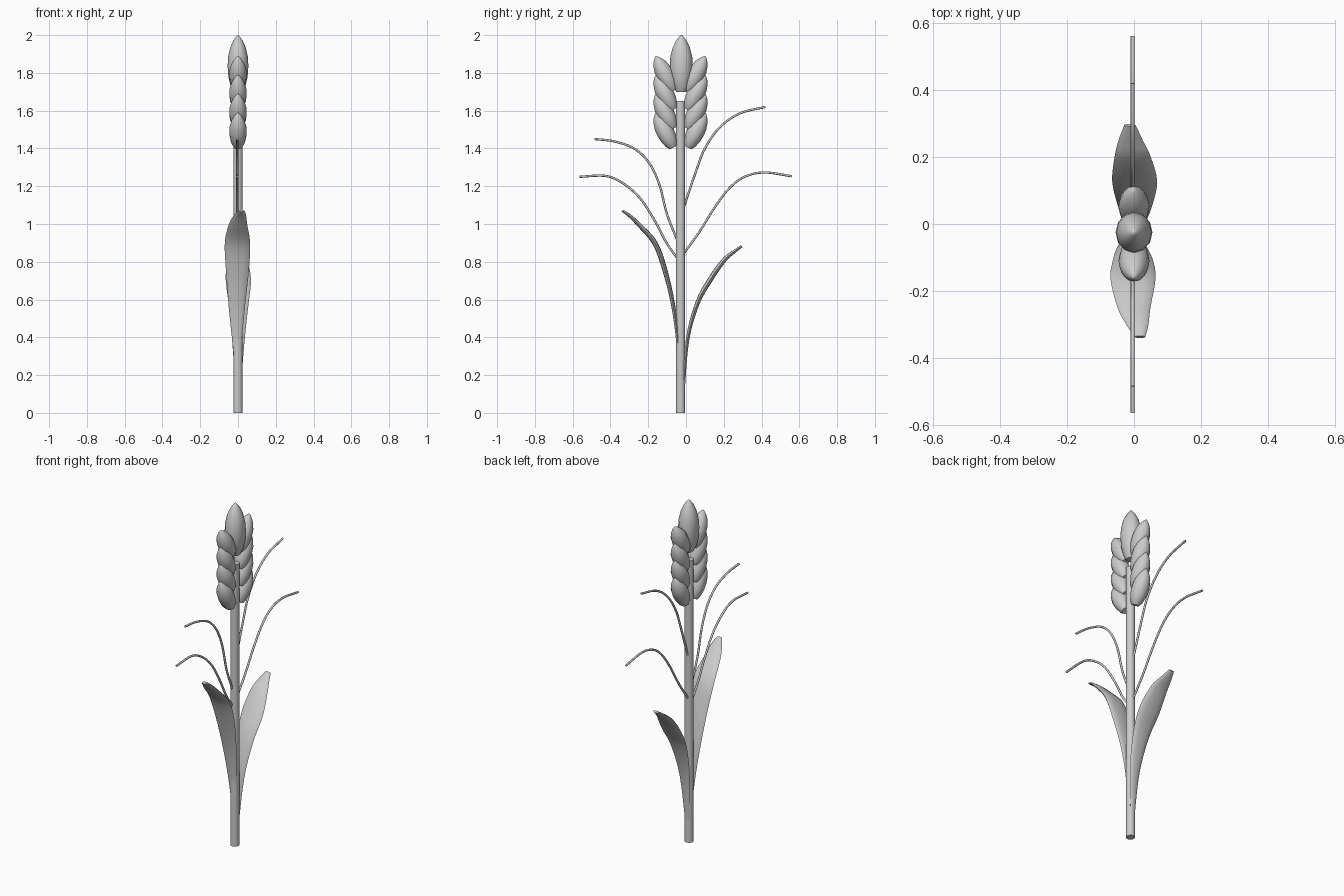
import bpy, bmesh, math
from mathutils import Vector

if "Cube" in bpy.data.objects:
    bpy.data.objects.remove(bpy.data.objects["Cube"])

mat = bpy.data.materials.new("pale_grey")
mat.diffuse_color = (0.60, 0.60, 0.60, 1)
mat.use_nodes = True
mat.node_tree.nodes["Principled BSDF"].inputs["Base Color"].default_value = mat.diffuse_color


def smooth_path(pts, steps):
    """Catmull-Rom interpolation of equal-length tuples."""
    vs = [Vector(p) for p in pts]
    vs = [2 * vs[0] - vs[1]] + vs + [2 * vs[-1] - vs[-2]]
    out = []
    for i in range(1, len(vs) - 2):
        a, b, c, d = vs[i - 1:i + 3]
        for s in range(steps):
            t = s / steps
            out.append(0.5 * (2 * b + (c - a) * t + (2 * a - 5 * b + 4 * c - d) * t * t
                              + (3 * b - a - 3 * c + d) * t ** 3))
    return out + [vs[-2]]


def sweep(name, path, widths, depths, sides):
    """Sweep an ellipse (width along x, depth across the path) along a path."""
    bm = bmesh.new()
    rings = []
    last = len(path) - 1
    for i, p in enumerate(path):
        tan = path[min(i + 1, last)] - path[max(i - 1, 0)]
        across = Vector((0, -tan.z, tan.y)).normalized()
        ring = []
        for k in range(sides):
            a = math.tau * k / sides
            ring.append(bm.verts.new(p + Vector((widths[i] * math.cos(a), 0, 0))
                                     + across * depths[i] * math.sin(a)))
        rings.append(ring)
    for lo, hi in zip(rings, rings[1:]):
        for k in range(sides):
            n = (k + 1) % sides
            bm.faces.new((lo[k], lo[n], hi[n], hi[k]))
    bm.faces.new(rings[0])
    bm.faces.new(rings[-1])
    bmesh.ops.recalc_face_normals(bm, faces=bm.faces[:])
    me = bpy.data.meshes.new(name)
    bm.to_mesh(me)
    bm.free()
    me.materials.append(mat)
    ob = bpy.data.objects.new(name, me)
    bpy.context.collection.objects.link(ob)
    bpy.ops.object.select_all(action='DESELECT')
    ob.select_set(True)
    bpy.context.view_layer.objects.active = ob
    bpy.ops.object.shade_smooth_by_angle(angle=math.radians(50))
    return ob


# Stem
STEM_Y = -0.029
sweep("stem", [Vector((0, STEM_Y, 0)), Vector((0, STEM_Y, 1.65))],
      [0.024] * 2, [0.024] * 2, 16)

# Grains: plump kernels in two leaning columns, with one upright at the top
GRAIN = [(0, .45), (.1, .72), (.27, .93), (.45, 1), (.62, .95),
         (.78, .75), (.9, .46), (.97, .2), (1, .05)]


def grain(name, base, tip, wx, wy):
    base, tip = Vector(base), Vector(tip)
    sweep(name, [base.lerp(tip, t) for t, r in GRAIN],
          [wx * r for t, r in GRAIN], [wy * r for t, r in GRAIN], 12)


for row in range(4):
    z = 0.1 * row
    for side, label in ((1, "back"), (-1, "front")):
        grain(f"grain_{label}_{row + 1}",
              (0, STEM_Y + side * 0.038, 1.405 + z),
              (0, STEM_Y + side * 0.132, 1.588 + z), 0.046, 0.047)
grain("grain_top", (0, -0.025, 1.70), (0, -0.025, 2.0), 0.055, 0.061)

# Awns: thin arching whiskers, given as (y, z)
AWNS = {
    "awn_back_upper": [(-.015, 1.08), (.055, 1.285), (.10, 1.40), (.177, 1.51),
                       (.283, 1.585), (.42, 1.62)],
    "awn_back_lower": [(-.015, .84), (.07, .957), (.15, 1.085), (.23, 1.19),
                       (.31, 1.25), (.415, 1.273), (.56, 1.253)],
    "awn_front_upper": [(-.04, .90), (-.10, 1.05), (-.14, 1.206), (-.193, 1.32),
                        (-.27, 1.397), (-.378, 1.437), (-.484, 1.45)],
    "awn_front_lower": [(-.04, .81), (-.103, .90), (-.167, 1.02), (-.246, 1.14),
                        (-.34, 1.22), (-.43, 1.255), (-.563, 1.25)],
}
for name, pts in AWNS.items():
    path = smooth_path([(-0.004, y, z) for y, z in pts], 5)
    sweep(name, path, [0.006] * len(path), [0.006] * len(path), 8)

# Leaves: broad flattened blades, given as (x, y, z, half width)
LEAVES = {
    "leaf_front": [(0, -.035, .22, .015), (-.005, -.045, .386, .026),
                   (-.006, -.068, .57, .044), (-.003, -.112, .757, .061),
                   (-.003, -.165, .90, .067), (0, -.25, .997, .049),
                   (.01, -.30, 1.045, .033), (.018, -.337, 1.07, .016)],
    "leaf_back": [(0, -.014, .10, .012), (.002, .008, .386, .033),
                  (.003, .06, .58, .053), (.002, .128, .705, .067),
                  (-.004, .20, .807, .054), (-.01, .25, .85, .036),
                  (-.012, .295, .883, .017)],
}
for name, pts in LEAVES.items():
    path = smooth_path([p[:3] for p in pts], 4)
    widths = [v.y for v in smooth_path([(0, p[3]) for p in pts], 4)]
    depths = [0.004 + 0.15 * w for w in widths]
    sweep(name, path, widths, depths, 12)
